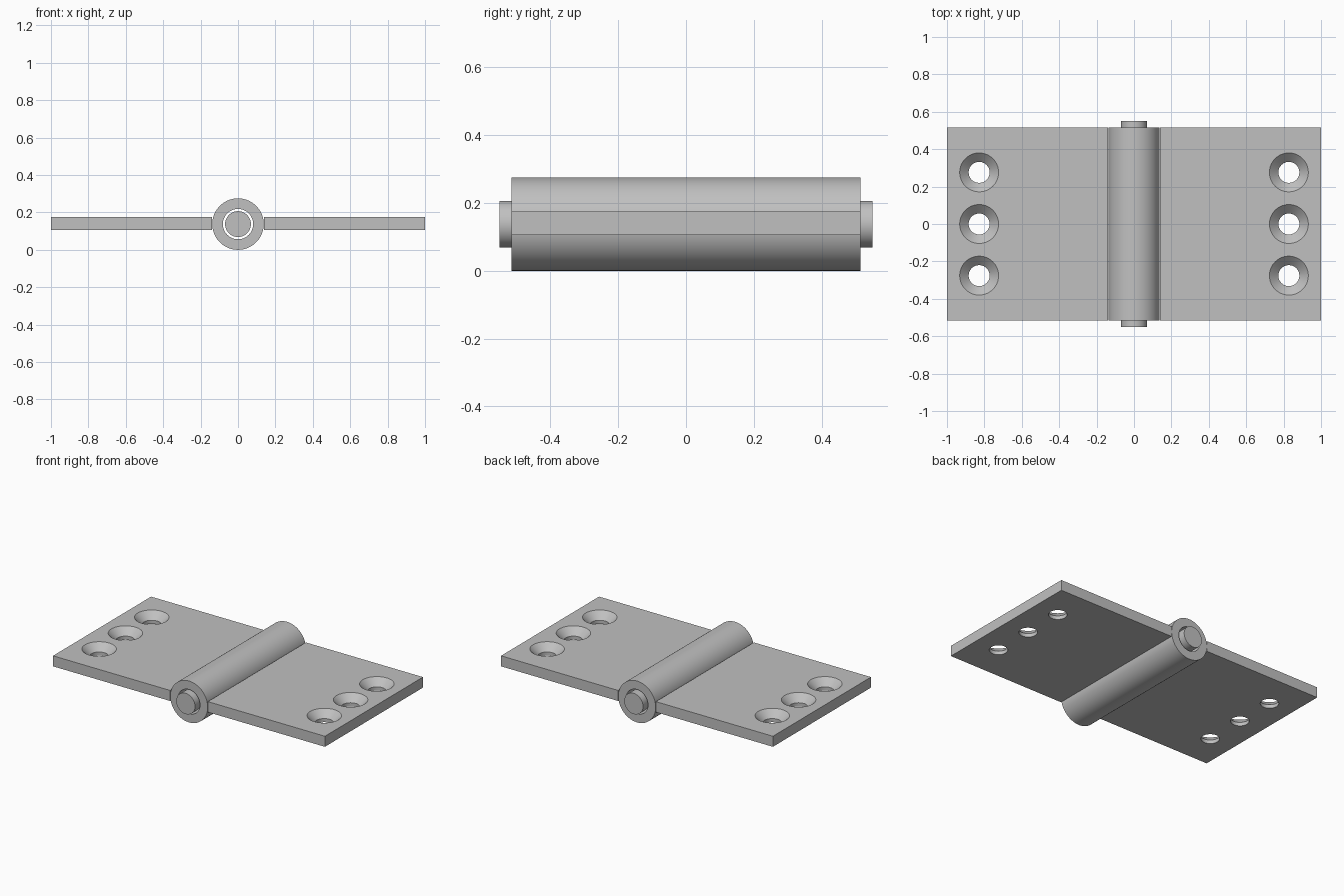
import bpy, bmesh, math
from mathutils import Matrix, Vector

cube = bpy.data.objects.get("Cube")
if cube:
    bpy.data.objects.remove(cube, do_unlink=True)

AXIS_Z = 0.1375          # height of the hinge axis
HALF_LEN = 0.515         # half length of barrel and leaves
LEAF_LOW, LEAF_TOP = 0.105, 0.175

steel = bpy.data.materials.new("steel_grey")
steel.use_nodes = True
steel.diffuse_color = (0.53, 0.53, 0.53, 1)
steel.node_tree.nodes["Principled BSDF"].inputs["Base Color"].default_value = steel.diffuse_color


def finish(name, bm):
    """Turn a bmesh into an object."""
    bmesh.ops.recalc_face_normals(bm, faces=bm.faces)
    mesh = bpy.data.meshes.new(name)
    bm.to_mesh(mesh)
    bm.free()
    mesh.materials.append(steel)
    obj = bpy.data.objects.new(name, mesh)
    bpy.context.collection.objects.link(obj)
    return obj


def smooth(obj):
    bpy.ops.object.select_all(action='DESELECT')
    obj.select_set(True)
    bpy.context.view_layer.objects.active = obj
    bpy.ops.object.shade_smooth_by_angle(angle=math.radians(30))


def lathe(bm, profile, matrix, steps=64):
    """Spin a (radius, height) profile about z, then place it."""
    before = set(bm.verts)
    verts = [bm.verts.new((r, 0, h)) for r, h in profile]
    edges = [bm.edges.new(pair) for pair in zip(verts, verts[1:])]
    bmesh.ops.spin(bm, geom=verts + edges, cent=(0, 0, 0), axis=(0, 0, 1),
                   angle=math.tau, steps=steps)
    new = [v for v in bm.verts if v not in before]
    bmesh.ops.remove_doubles(bm, verts=new, dist=1e-5)
    new = [v for v in bm.verts if v not in before]
    bmesh.ops.transform(bm, matrix=matrix, verts=new)


along_y = Matrix.Translation((0, 0, AXIS_Z)) @ Matrix.Rotation(math.pi / 2, 4, 'X')

# Barrel: an open tube around the axis
bm = bmesh.new()
OUTER, BORE = AXIS_Z, 0.081
lathe(bm, [(OUTER, -HALF_LEN), (OUTER, HALF_LEN), (BORE, HALF_LEN),
           (BORE, -HALF_LEN), (OUTER, -HALF_LEN)], along_y, 96)
smooth(finish("barrel", bm))

# Pin: loose in the bore, standing out at both ends
bm = bmesh.new()
PIN_R, PIN_HALF = 0.069, 0.55
lathe(bm, [(0, -PIN_HALF), (PIN_R, -PIN_HALF), (PIN_R, PIN_HALF), (0, PIN_HALF)], along_y)
smooth(finish("pin", bm))


def leaf(name, side):
    """A flat leaf with three countersunk screw holes."""
    inner, outer = 0.139, 1.0
    bm = bmesh.new()
    size = Vector((outer - inner, 2 * HALF_LEN, LEAF_TOP - LEAF_LOW))
    centre = Vector((side * (inner + outer) / 2, 0, (LEAF_LOW + LEAF_TOP) / 2))
    bmesh.ops.create_cube(bm, size=1, matrix=Matrix.LocRotScale(centre, None, size))
    plate = finish(name, bm)

    # Screw hole cutter: straight bore, cone, then clearance above
    bm = bmesh.new()
    hole, sink, depth = 0.056, 0.104, 0.046
    for y in (-0.276, 0, 0.276):
        lathe(bm, [(0, LEAF_LOW - 0.05), (hole, LEAF_LOW - 0.05), (hole, LEAF_TOP - depth),
                   (sink, LEAF_TOP), (sink, LEAF_TOP + 0.05), (0, LEAF_TOP + 0.05)],
              Matrix.Translation((side * 0.828, y, 0)))
    cutter = finish(name + "_hole_cutter", bm)
    cutter.hide_render = True

    cut = plate.modifiers.new("screw_holes", 'BOOLEAN')
    cut.operation = 'DIFFERENCE'
    cut.solver = 'EXACT'
    cut.object = cutter
    bpy.context.view_layer.objects.active = plate
    bpy.ops.object.modifier_apply(modifier=cut.name)
    bpy.data.objects.remove(cutter, do_unlink=True)
    smooth(plate)


leaf("left_leaf", 1)
leaf("right_leaf", -1)
